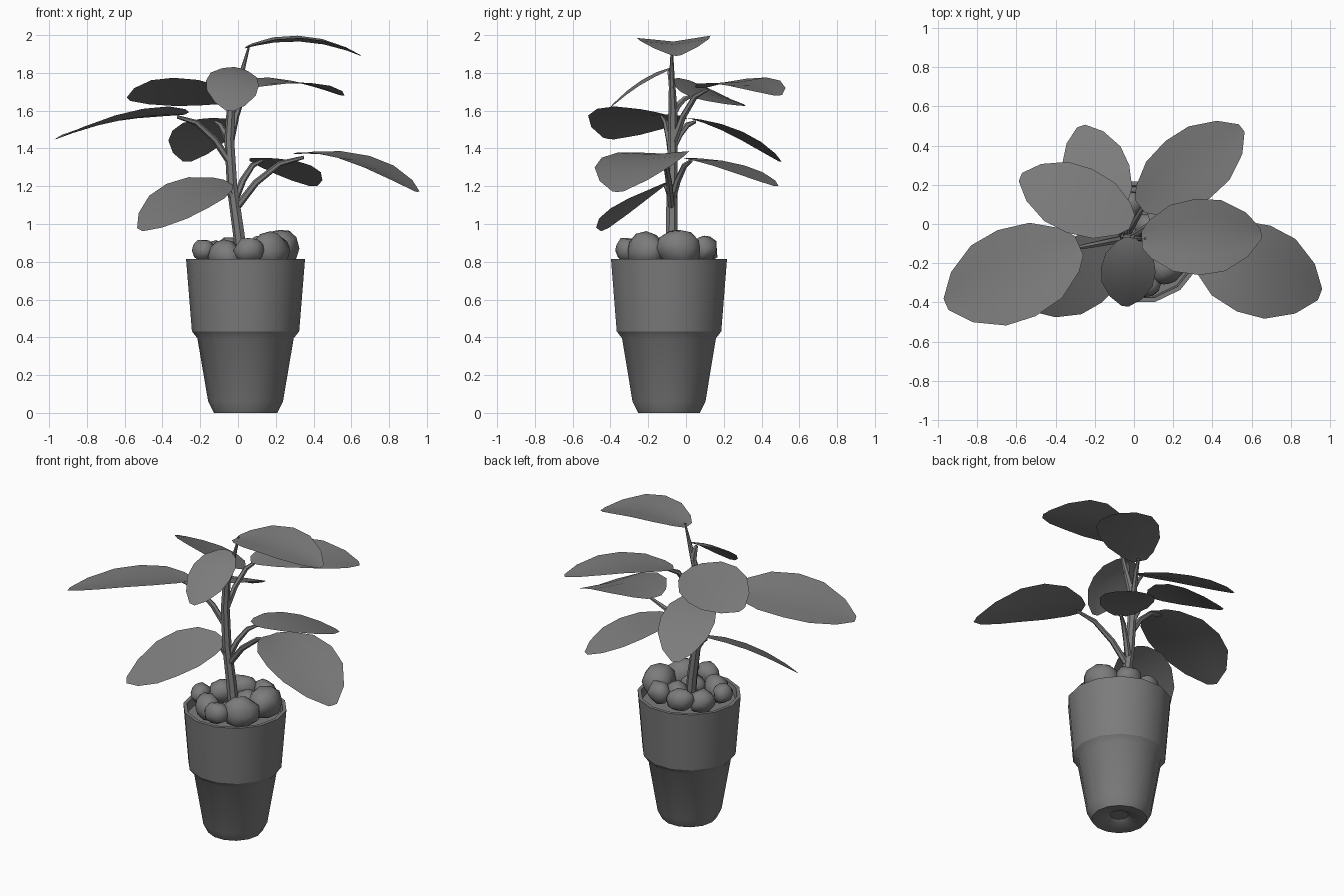
import bpy, bmesh, math, random
from mathutils import Vector

random.seed(4)
cube = bpy.data.objects.get("Cube")
if cube:
    bpy.data.objects.remove(cube, do_unlink=True)

grey = bpy.data.materials.new("plain_grey")
grey.use_nodes = True
COLOUR = (0.2, 0.2, 0.2, 1)
grey.diffuse_color = COLOUR
grey.node_tree.nodes["Principled BSDF"].inputs["Base Color"].default_value = COLOUR


def finish(name, bm, angle=40):
    """Turn a bmesh into a smooth shaded, coloured object."""
    mesh = bpy.data.meshes.new(name)
    bm.to_mesh(mesh)
    bm.free()
    obj = bpy.data.objects.new(name, mesh)
    bpy.context.collection.objects.link(obj)
    mesh.materials.append(grey)
    bpy.ops.object.select_all(action="DESELECT")
    obj.select_set(True)
    bpy.context.view_layer.objects.active = obj
    bpy.ops.object.shade_smooth_by_angle(angle=math.radians(angle))
    return obj


def skin(bm, rings):
    """Bridge a stack of closed rings and cap both ends."""
    sides = len(rings[0])
    for low, high in zip(rings, rings[1:]):
        for i in range(sides):
            j = (i + 1) % sides
            bm.faces.new((low[i], low[j], high[j], high[i]))
    bm.faces.new(rings[0][::-1])
    bm.faces.new(rings[-1])
    bmesh.ops.recalc_face_normals(bm, faces=bm.faces)


def lathe(name, profile, centre, sides):
    """Spin (radius, height) points around a vertical axis."""
    bm = bmesh.new()
    rings = []
    for r, z in profile:
        rings.append([bm.verts.new((centre.x + r * math.cos(math.tau * i / sides),
                                    centre.y + r * math.sin(math.tau * i / sides), z))
                      for i in range(sides)])
    skin(bm, rings)
    return finish(name, bm, 28)


def tube(name, points, radii, sides=7):
    """Sweep a tapering round section along a path."""
    bm = bmesh.new()
    points = [Vector(p) for p in points]
    rings = []
    for k, p in enumerate(points):
        along = points[min(k + 1, len(points) - 1)] - points[max(k - 1, 0)]
        a = along.cross(Vector((0, 1, 0))).normalized()
        b = along.cross(a).normalized()
        rings.append([bm.verts.new(p + radii[k] * (a * math.cos(math.tau * i / sides)
                                                   + b * math.sin(math.tau * i / sides)))
                      for i in range(sides)])
    skin(bm, rings)
    return finish(name, bm)


# Half width of a leaf along its length
OUTLINE = [(0, 0.22), (0.07, 0.5), (0.25, 0.87), (0.47, 1), (0.68, 0.93), (0.88, 0.58), (1, 0.13)]


def leaf(name, base, tip, width, arch, fold, roll):
    """Arched blade, folded along the midrib and rolled about it."""
    base, tip = Vector(base), Vector(tip)
    flat = (tip - base).to_2d().normalized()
    side = Vector((-flat.y, flat.x, roll))
    bm = bmesh.new()
    rows = []
    for u, w in OUTLINE:
        row = []
        for v in (-1, -0.5, 0, 0.5, 1):
            p = base.lerp(tip, u) + side * (v * w * width / 2)
            p.z += arch * 4 * u * (1 - u) + fold * abs(v) * w
            row.append(bm.verts.new(p))
        rows.append(row)
    for a, b in zip(rows, rows[1:]):
        for i in range(len(a) - 1):
            bm.faces.new((a[i], b[i], b[i + 1], a[i + 1]))
    return finish(name, bm, 60)


# Pot with a flared collar, a dished foot and a soil floor
CENTRE = Vector((0.04, -0.09, 0))
lathe("pot", [(0.055, 0.03), (0.075, 0.015), (0.15, 0), (0.168, 0), (0.198, 0.06), (0.255, 0.395),
              (0.284, 0.432), (0.315, 0.815), (0.293, 0.815), (0.285, 0.76)],
      CENTRE, 14)

# Pebbles: angle, distance from the middle, size and height
PEBBLES = [(17, 0.19, 0.125, 0.87), (65, 0.21, 0.085, 0.87), (110, 0.2, 0.09, 0.86),
           (150, 0.18, 0.09, 0.84), (190, 0.225, 0.075, 0.86), (228, 0.17, 0.1, 0.83),
           (275, 0.22, 0.085, 0.86), (318, 0.18, 0.115, 0.86),
           (60, 0.08, 0.085, 0.84), (290, 0.09, 0.08, 0.83)]
for n, (angle, reach, size, height) in enumerate(PEBBLES):
    bm = bmesh.new()
    bmesh.ops.create_icosphere(bm, subdivisions=2, radius=1)
    turn = math.radians(angle)
    for v in bm.verts:
        v.co *= random.uniform(0.88, 1.06)
        x, y = v.co.x * size * 0.8, v.co.y * size
        v.co = CENTRE + Vector((reach * math.cos(turn) + x * math.cos(turn) - y * math.sin(turn),
                                reach * math.sin(turn) + x * math.sin(turn) + y * math.cos(turn),
                                height + v.co.z * size * 0.85))
    finish("pebble_%d" % (n + 1), bm, 50)

# Main stem
STEM = [Vector(p) for p in ((0.025, -0.08, 0.77), (0.005, -0.075, 0.95), (-0.03, -0.075, 1.2),
                            (-0.045, -0.07, 1.45), (-0.035, -0.07, 1.62),
                            (0.015, -0.075, 1.78), (0.06, -0.075, 1.945))]
tube("stem", STEM, [0.034, 0.032, 0.029, 0.027, 0.024, 0.015, 0.005])


def stem_at(z):
    """Point on the stem at a height."""
    for a, b in zip(STEM, STEM[1:]):
        if a.z <= z <= b.z:
            return a.lerp(b, (z - a.z) / (b.z - a.z))


# Leaf at the tip of the stem
leaf("top_leaf", (0.04, -0.08, 1.93), (0.65, -0.05, 1.89), 0.39, 0.055, 0.025, 0.03)

# Leaves: base, tip, width, arch, fold, roll, height where the stalk leaves the stem
LEAVES = {
    "upper_front_leaf": ((-0.015, -0.07, 1.83), (-0.045, -0.42, 1.6), 0.28, 0.04, -0.015, -0.1, 1.72),
    "upper_back_left_leaf": ((0.03, 0.09, 1.72), (0.55, 0.49, 1.68), 0.37, 0.05, 0.01, 0.08, 1.42),
    "upper_back_right_leaf": ((-0.01, 0.01, 1.68), (-0.58, 0.24, 1.66), 0.35, 0.02, 0.01, 0.42, 1.58),
    "right_leaf": ((-0.28, -0.11, 1.58), (-0.96, -0.41, 1.45), 0.48, 0.035, 0.02, 0.15, 1.32),
    "back_right_leaf": ((-0.11, 0.02, 1.56), (-0.27, 0.5, 1.33), 0.34, 0.04, 0, 0.02, 1.4),
    "left_leaf": ((0.31, -0.11, 1.37), (0.95, -0.36, 1.17), 0.47, 0.065, 0.015, 0.02, 1.08),
    "back_left_leaf": ((0.11, 0, 1.35), (0.4, 0.48, 1.2), 0.33, 0.03, 0, 0, 1.12),
    "lower_right_leaf": ((-0.05, -0.09, 1.22), (-0.52, -0.43, 0.97), 0.37, 0.045, 0, -0.35, 1.1),
}
for name, (base, tip, width, arch, fold, roll, z) in LEAVES.items():
    leaf(name, base, tip, width, arch, fold, roll)
    start = stem_at(z)
    end = Vector(base).lerp(Vector(tip), 0.06) - Vector((0, 0, 0.005))
    path = []
    for t in (0, 0.3, 0.65, 1):
        p = start.lerp(end, t)
        p.z += 0.25 * (end.z - start.z) * 4 * t * (1 - t)
        path.append(p)
    tube(name.replace("leaf", "stalk"), path, [0.02, 0.018, 0.015, 0.009], 6)
